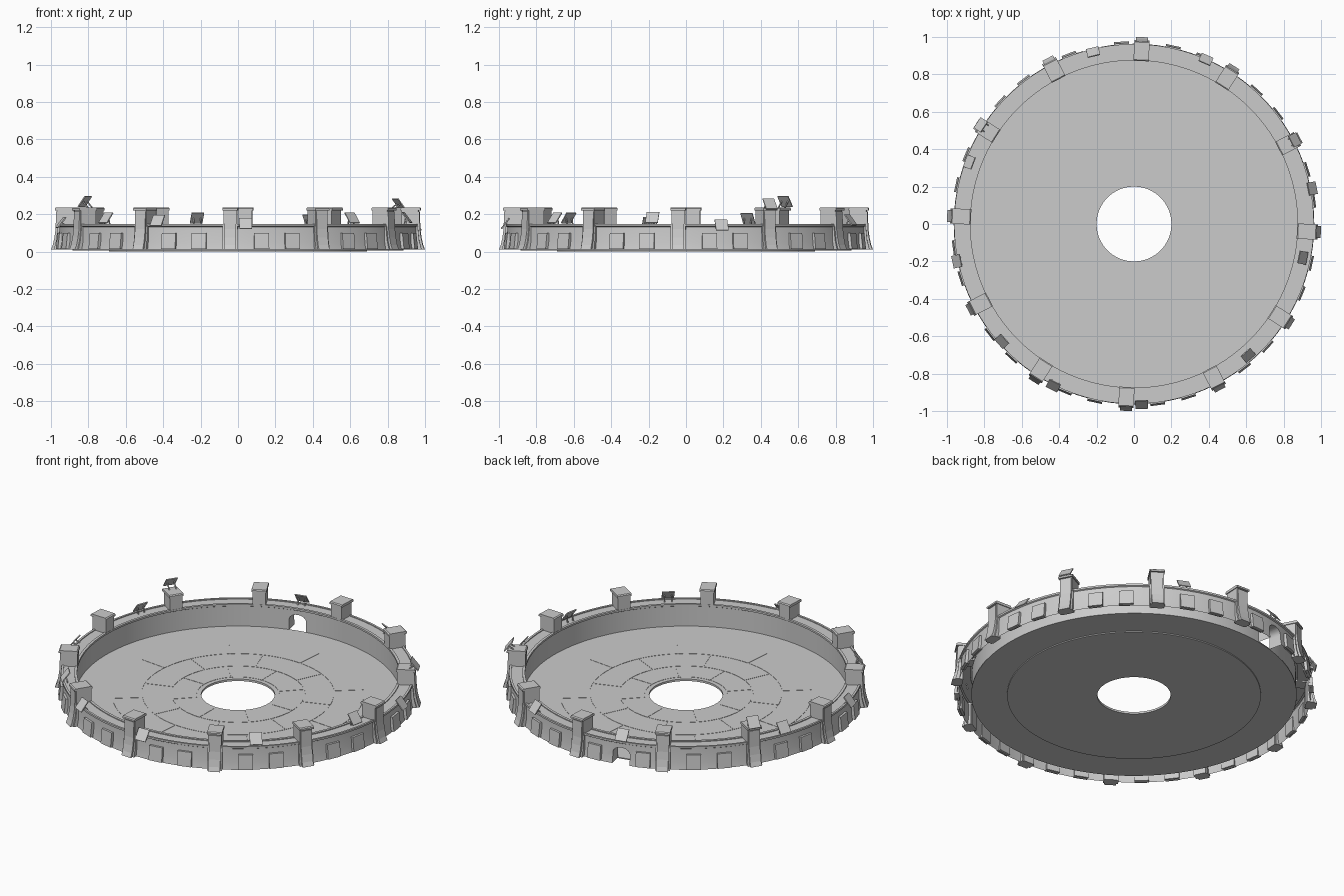
import bpy, bmesh, math
from mathutils import Matrix, Vector

if "Cube" in bpy.data.objects:
    bpy.data.objects.remove(bpy.data.objects["Cube"])

rad = math.radians
PILLARS = [rad(-2.5 + 30 * i) for i in range(12)]
GATE = rad(103.4)


def finish(name, bm, smooth=False):
    bmesh.ops.recalc_face_normals(bm, faces=bm.faces)
    me = bpy.data.meshes.new(name)
    bm.to_mesh(me)
    bm.free()
    ob = bpy.data.objects.new(name, me)
    bpy.context.collection.objects.link(ob)
    if smooth:
        bpy.ops.object.select_all(action='DESELECT')
        ob.select_set(True)
        bpy.context.view_layer.objects.active = ob
        bpy.ops.object.shade_smooth_by_angle(angle=rad(30))
    return ob


def lathe(bm, profile, a0=0.0, a1=2 * math.pi, segs=96):
    """Sweep a closed (r, z) profile about z; full turns join up."""
    full = abs(a1 - a0 - 2 * math.pi) < 1e-6
    rings = []
    for i in range(segs if full else segs + 1):
        a = a0 + (a1 - a0) * i / segs
        rings.append([bm.verts.new((r * math.cos(a), r * math.sin(a), z)) for r, z in profile])
    n = len(profile)
    for i in range(segs):
        p, q = rings[i], rings[(i + 1) % len(rings)]
        for j in range(n):
            k = (j + 1) % n
            bm.faces.new((p[j], p[k], q[k], q[j]))
    if not full:
        bm.faces.new(rings[0])
        bm.faces.new(rings[-1])


def extrude(bm, profile, width, angle):
    """Extrude an (r, z) side profile tangentially, then place it at an angle."""
    rot = Matrix.Rotation(angle, 3, 'Z')
    sides = [[bm.verts.new(rot @ Vector((r, s * width / 2, z))) for r, z in profile] for s in (-1, 1)]
    a, b = sides
    bm.faces.new(a)
    bm.faces.new(b[::-1])
    n = len(profile)
    for j in range(n):
        bm.faces.new((a[j], a[(j + 1) % n], b[(j + 1) % n], b[j]))


def rect(r0, r1, z0, z1):
    return [(r0, z0), (r1, z0), (r1, z1), (r0, z1)]


# Floor with central hole and a slightly deeper underside disc
bm = bmesh.new()
lathe(bm, [(0.2, 0), (0.69, 0), (0.69, 0.006), (0.885, 0.006), (0.885, 0.012), (0.2, 0.012)])
finish("floor", bm, True)

# Shallow paving slabs in concentric rings
bm = bmesh.new()
for k, (r0, r1) in enumerate([(0.225, 0.36), (0.366, 0.52), (0.526, 0.685)]):
    for i in range(8):
        a = rad(45 * i + 20 * k)
        lathe(bm, rect(r0, r1, 0.011, 0.0135), a, a + rad(44.3), 10)
finish("floor_slabs", bm, True)

# Ring wall with lips on both edges
bm = bmesh.new()
lathe(bm, [(0.882, 0.01), (0.964, 0.01), (0.957, 0.05), (0.955, 0.132), (0.962, 0.136),
           (0.962, 0.147), (0.95, 0.147), (0.95, 0.142), (0.89, 0.142), (0.89, 0.147),
           (0.875, 0.147), (0.875, 0.136), (0.882, 0.132)])
wall = finish("ring_wall", bm)

# Arched gateway cut through the wall
bm = bmesh.new()
rot = Matrix.Rotation(GATE, 3, 'Z')
arch = [(-0.05, -0.05), (0.05, -0.05)]
arch += [(0.05 * math.cos(t), 0.072 + 0.036 * math.sin(t)) for t in [math.pi * i / 12 for i in range(13)]]
ends = [[bm.verts.new(rot @ Vector((r, y, z))) for y, z in arch] for r in (0.8, 1.05)]
bm.faces.new(ends[0])
bm.faces.new(ends[1][::-1])
for j in range(len(arch)):
    k = (j + 1) % len(arch)
    bm.faces.new((ends[0][j], ends[0][k], ends[1][k], ends[1][j]))
cutter = finish("gate_cutter", bm)
mod = wall.modifiers.new("gate", 'BOOLEAN')
mod.object = cutter
mod.operation = 'DIFFERENCE'
mod.solver = 'EXACT'
bpy.ops.object.select_all(action='DESELECT')
bpy.context.view_layer.objects.active = wall
wall.select_set(True)
bpy.ops.object.modifier_apply(modifier="gate")
bpy.data.objects.remove(cutter)

# The wall is hollow: open its underside
bm = bmesh.new()
bm.from_mesh(wall.data)
under = [f for f in bm.faces if f.normal.z < -0.9 and f.calc_center_median().z < 0.02]
bmesh.ops.delete(bm, geom=under, context='FACES')
bm.to_mesh(wall.data)
bm.free()
bpy.ops.object.shade_smooth_by_angle(angle=rad(30))

# Pillars: shaft, flared buttress and cap
shafts, flares, caps = bmesh.new(), bmesh.new(), bmesh.new()
for a in PILLARS:
    extrude(shafts, rect(0.876, 0.966, 0.135, 0.224), 0.072, a)
    extrude(flares, [(0.94, 0.01), (1.0, 0.01), (0.99, 0.035), (0.981, 0.075), (0.975, 0.12),
                     (0.972, 0.215), (0.94, 0.215)], 0.064, a)
    for s in (-1, 1):  # side ribs of the buttress
        off = a + s * 0.037
        extrude(flares, [(0.945, 0.01), (0.985, 0.01), (0.972, 0.06), (0.964, 0.14), (0.945, 0.14)], 0.01, off)
    extrude(caps, [(0.872, 0.221), (0.978, 0.221), (0.978, 0.231), (0.972, 0.236),
                   (0.878, 0.236), (0.872, 0.231)], 0.082, a)
finish("pillar_shafts", shafts)
finish("pillar_buttresses", flares)
finish("pillar_caps", caps)

# Sloping armour plates on the outer wall, two per bay, clear of the gate
bm = bmesh.new()
for a in PILLARS:
    for d in (10, 20):
        ang = a + rad(d)
        if abs(ang - GATE) < rad(7):
            ang += rad(3.5) * (1 if ang > GATE else -1)
        extrude(bm, [(0.95, 0.015), (0.977, 0.015), (0.968, 0.1), (0.95, 0.1)], 0.08, ang)
finish("wall_plates", bm)

# Tilted outward-facing panels on twin legs: angle, radius, height
PANELS = [(11.3, 0.972, 0.142), (27.6, 0.97, 0.255), (66.4, 0.96, 0.17), (103.4, 0.945, 0.18),
          (147.1, 0.975, 0.268), (159.4, 0.94, 0.178), (191.9, 0.968, 0.155), (221.6, 0.945, 0.18),
          (243.5, 0.966, 0.166), (272.4, 0.966, 0.15), (311, 0.93, 0.18), (348.7, 0.92, 0.182)]
panels, legs = bmesh.new(), bmesh.new()
c, s = math.cos(rad(52)), math.sin(rad(52))
for deg, r, z in PANELS:
    a = rad(deg)
    quad = [(-0.035, -0.003), (0.035, -0.003), (0.035, 0.003), (-0.035, 0.003)]
    extrude(panels, [(r + u * c + v * s, z - u * s + v * c) for u, v in quad], 0.068, a)
    base = 0.23 if z > 0.22 else 0.135
    foot = min(r, 0.95) - 0.012
    rot = Matrix.Rotation(a, 3, 'Z')
    for t in (-0.02, 0.02):
        p, q = Vector((foot, t, base)), Vector((r - 0.002, t, z))
        m = Matrix.Translation(rot @ ((p + q) / 2)) @ (rot @ (q - p).to_track_quat('Z', 'Y').to_matrix()).to_4x4()
        m = m @ Matrix.Diagonal((0.006, 0.006, (q - p).length, 1))
        bmesh.ops.create_cube(legs, size=1, matrix=m)
finish("tilted_panels", panels)
finish("panel_legs", legs)
